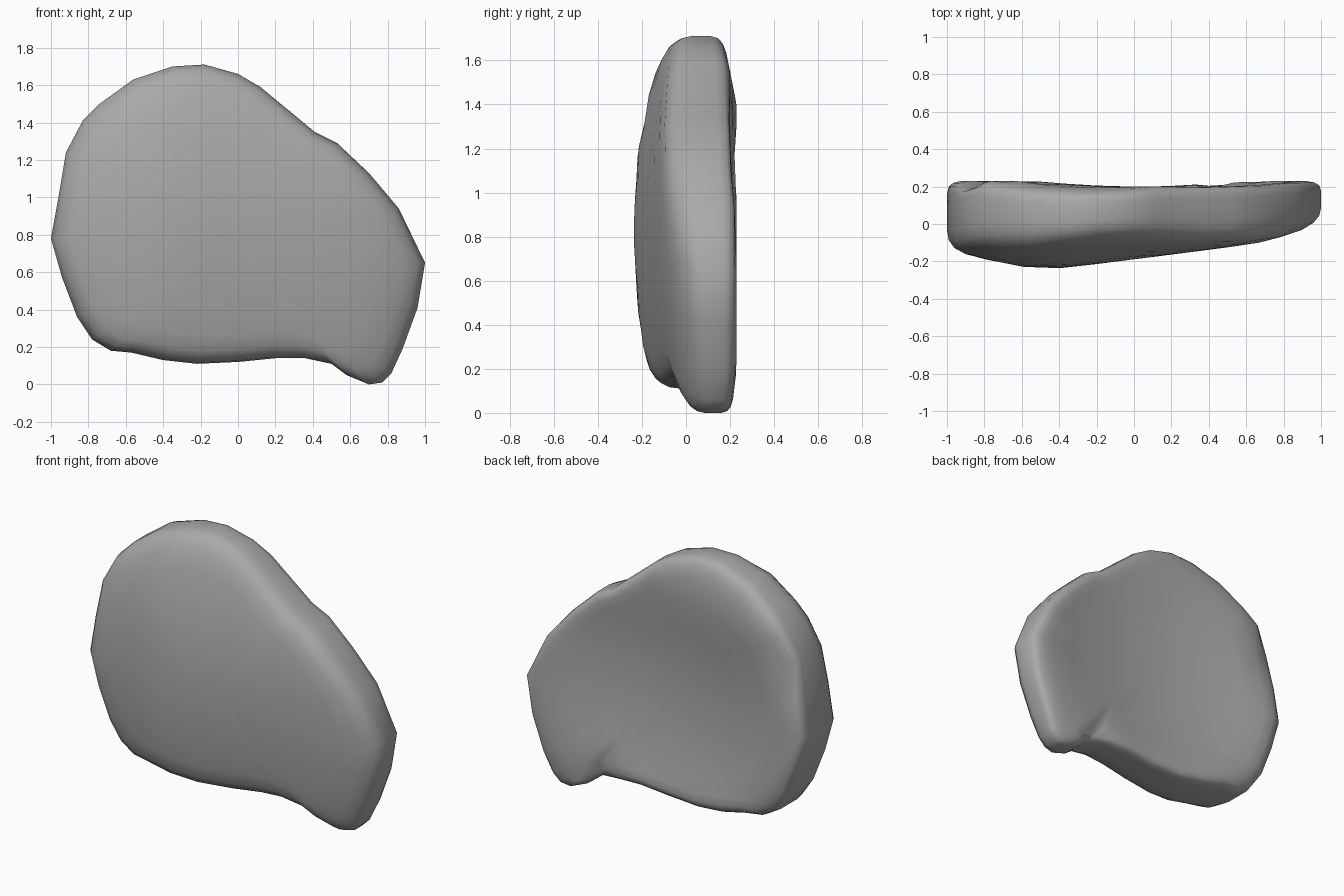
import bpy, bmesh, math

cube = bpy.data.objects.get("Cube")
if cube:
    bpy.data.objects.remove(cube)

# Silhouette of the slab in x, z
OUTLINE = [(-.18, 1.71), (-.35, 1.7), (-.56, 1.63), (-.74, 1.5), (-.83, 1.41), (-.92, 1.24),
           (-.96, 1), (-1, .78), (-.94, .57), (-.86, .36), (-.78, .24), (-.68, .18),
           (-.57, .17), (-.4, .13), (-.22, .11), (0, .12), (.2, .14), (.36, .14),
           (.5, .11), (.58, .05), (.7, 0), (.77, .01), (.82, .06), (.88, .19),
           (.96, .41), (1, .65), (.86, .94), (.7, 1.13), (.53, 1.29), (.41, 1.35),
           (.12, 1.59), (0, 1.66)]
CX, CZ = -.02, .78


def bump(x, z, px, pz, radius):
    return math.exp(-((x - px) ** 2 + (z - pz) ** 2) / radius ** 2)


def front_y(x, z):
    # Domed face, fullest left of centre, falling away to both sides
    dx, dz = x + .48, z - .85
    side = (.13 if dx > 0 else .22) * (math.hypot(dx, .1) - .1)
    return -.24 + side + .3 * max(0, dx - 1.05) ** 2 + (.2 if dz > 0 else .15) * dz * dz


def back_y(x, z):
    # Shallow dish with a fold at the foot and chipped dents
    y = .14 + .09 * min(1, (x / .85) ** 2 + ((z - .8) / .75) ** 2)
    y -= .2 * max(0, z - 1.4) + .12 * max(0, .2 - z)
    y -= .07 * bump(x, z, .47, .14, .07)
    y -= .05 * bump(x, z, -.87, 1.2, .07)
    y -= .03 * bump(x, z, -.72, .22, .07)
    return y


# Rings running from the front centre around the edge to the back centre:
# (scale of the outline, is front, offset inward)
RINGS = [(.2, True, 0), (.4, True, 0), (.6, True, 0), (.78, True, 0), (.9, True, .005),
         (.96, True, .025), (.99, True, .06), (1, True, .11),
         (1, False, .07), (.99, False, .03), (.965, False, .01), (.92, False, 0),
         (.85, False, 0), (.7, False, 0), (.5, False, 0), (.25, False, 0)]

bm = bmesh.new()
rings = []
for t, is_front, inset in RINGS:
    ring = []
    for ox, oz in OUTLINE:
        x, z = CX + (ox - CX) * t, CZ + (oz - CZ) * t
        front, back = front_y(x, z), back_y(x, z)
        # Rounding shrinks where the slab is thin
        offset = inset * min(1, (back - front) / .3)
        ring.append(bm.verts.new((x, front + offset if is_front else back - offset, z)))
    rings.append(ring)

# Skin between rings, then close both centres
count = len(OUTLINE)
for a, b in zip(rings, rings[1:]):
    for i in range(count):
        j = (i + 1) % count
        bm.faces.new((a[i], a[j], b[j], b[i]))
for ring, y in ((rings[0], front_y(CX, CZ)), (rings[-1], back_y(CX, CZ))):
    centre = bm.verts.new((CX, y, CZ))
    for i in range(count):
        bm.faces.new((ring[i], ring[(i + 1) % count], centre))
bmesh.ops.recalc_face_normals(bm, faces=bm.faces)
for face in bm.faces:
    face.smooth = True

mesh = bpy.data.meshes.new("stone_slab")
bm.to_mesh(mesh)
bm.free()
slab = bpy.data.objects.new("stone_slab", mesh)
bpy.context.collection.objects.link(slab)

# Plain grey stone
grey = bpy.data.materials.new("stone_grey")
grey.use_nodes = True
colour = (.4, .4, .4, 1)
grey.diffuse_color = colour
bsdf = grey.node_tree.nodes["Principled BSDF"]
bsdf.inputs["Base Color"].default_value = colour
bsdf.inputs["Roughness"].default_value = .9
mesh.materials.append(grey)
